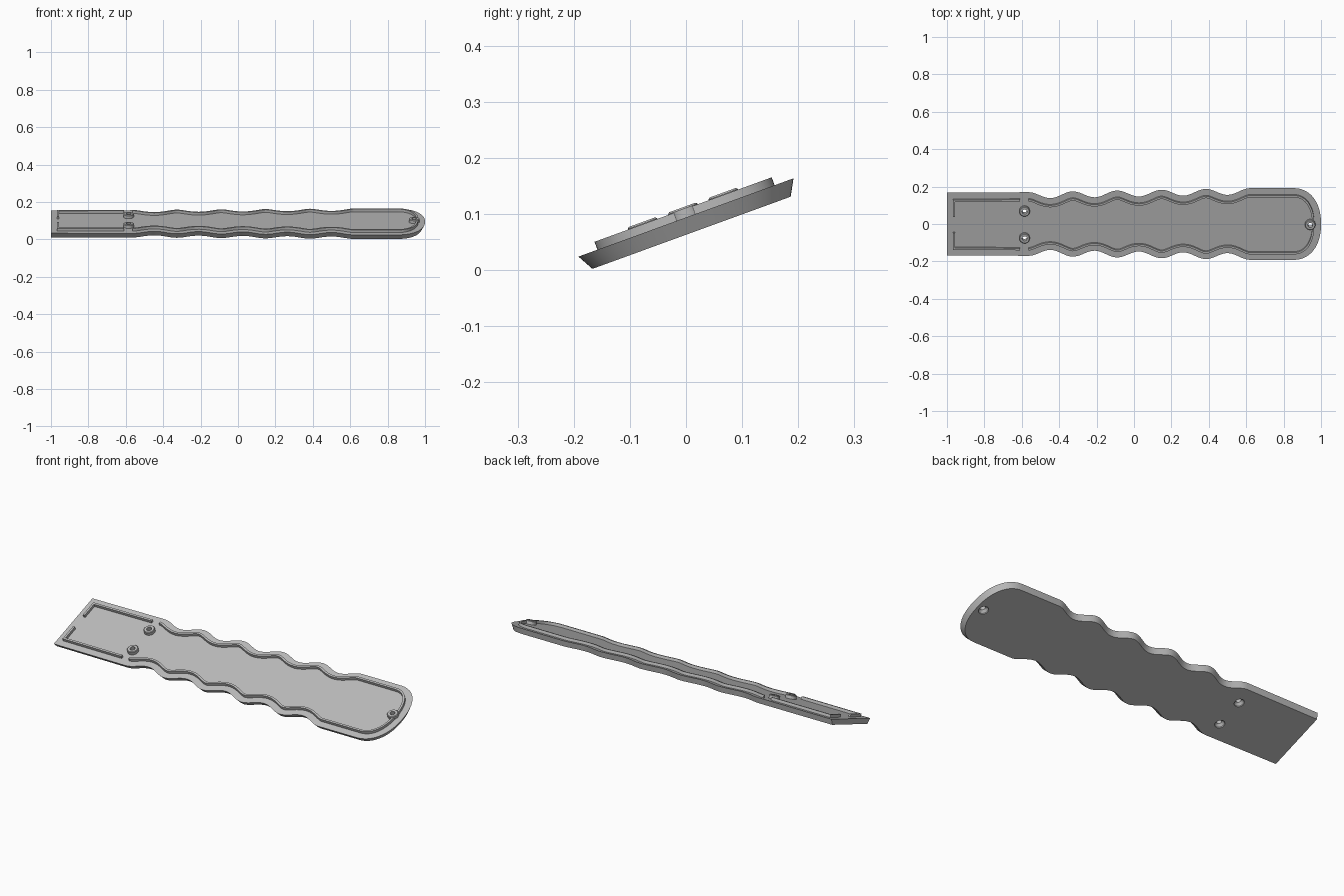
import bpy, bmesh, math
from mathutils import Matrix, Vector

cube = bpy.data.objects.get("Cube")
if cube:
    bpy.data.objects.remove(cube, do_unlink=True)

grey = bpy.data.materials.new("light grey")
grey.use_nodes = True
COLOUR = (0.5, 0.5, 0.5, 1)
grey.diffuse_color = COLOUR
grey.node_tree.nodes["Principled BSDF"].inputs["Base Color"].default_value = COLOUR

# Parts are laid out flat, then tilted about the long axis
TILT = Matrix.Rotation(math.radians(20), 4, 'X') @ Matrix.Translation((0, 0.032, 0.059))
THICK, RIB_TOP, BOSS_TOP = 0.029, 0.044, 0.048
GRIP_START, GRIP_END, WAVES = -0.565, 0.62, 5
HEAD_START, TIP, HEAD_HALF = 0.85, 1.0, 0.204


def make(name, bm):
    bmesh.ops.recalc_face_normals(bm, faces=bm.faces[:])
    mesh = bpy.data.meshes.new(name)
    bm.to_mesh(mesh)
    bm.free()
    obj = bpy.data.objects.new(name, mesh)
    mesh.materials.append(grey)
    bpy.context.collection.objects.link(obj)
    return obj


def loft(name, lower, upper, z0, z1):
    """Solid between two matching closed loops."""
    bm = bmesh.new()
    a = [bm.verts.new((p.x, p.y, z0)) for p in lower]
    b = [bm.verts.new((p.x, p.y, z1)) for p in upper]
    n = len(a)
    for i in range(n):
        j = (i + 1) % n
        bm.faces.new((a[i], a[j], b[j], b[i]))
    bm.faces.new(a[::-1])
    bm.faces.new(b)
    return make(name, bm)


def strip(name, outer, inner):
    """Thin raised rib with quad segments between two open paths."""
    bm = bmesh.new()
    rows = []
    for o, i in zip(outer, inner):
        rows.append([bm.verts.new((p.x, p.y, z)) for p, z in
                     ((o, THICK - 0.003), (o, RIB_TOP), (i, RIB_TOP), (i, THICK - 0.003))])
    for r, s in zip(rows, rows[1:]):
        for k in range(4):
            m = (k + 1) % 4
            bm.faces.new((r[k], r[m], s[m], s[k]))
    bm.faces.new(rows[0])
    bm.faces.new(rows[-1][::-1])
    return make(name, bm)


def half_width(x):
    if x < GRIP_START:
        return 0.178 + 0.003 * (x + 1) / (GRIP_START + 1)
    if x > GRIP_END:
        return HEAD_HALF
    t = (x - GRIP_START) / (GRIP_END - GRIP_START)
    return 0.181 + 0.023 * t - 0.018 * (1 - math.cos(2 * math.pi * WAVES * t))


# Half outline from the flat end to the tip
path = [Vector((-1, half_width(-1))), Vector((-0.78, half_width(-0.78)))]
STEPS = 90
path += [Vector((x, half_width(x))) for x in
         (GRIP_START + (GRIP_END - GRIP_START) * i / STEPS for i in range(STEPS + 1))]
ARC = 24
for i in range(ARC + 1):
    a = math.pi / 2 * (1 - i / ARC)
    c, s = max(math.cos(a), 0), max(math.sin(a), 0)
    path.append(Vector((HEAD_START + (TIP - HEAD_START) * c ** 0.9, HEAD_HALF * s ** 0.9)))


def offset(d):
    """Half outline moved inward by d."""
    out = []
    for i, p in enumerate(path):
        t = path[min(i + 1, len(path) - 1)] - path[max(i - 1, 0)]
        if i == len(path) - 1:
            t = Vector((0, -1))
        t.normalize()
        out.append(p + Vector((t.y, -t.x)) * d)
    out[0].x = -1
    return out


def both_sides(half):
    return half + [Vector((p.x, -p.y)) for p in reversed(half[:-1])]


# Base plate with drafted sides
plate = loft("base_plate", both_sides(offset(0.016)), both_sides(path), 0, THICK)
parts = [plate]

# Continuous rib following the grip and the rounded head
outer, inner = offset(0.036), offset(0.047)
parts.append(strip("grip_rib", both_sides(outer[2:]), both_sides(inner[2:])))

# L-shaped ribs at the flat end
for side, label in ((1, "left"), (-1, "right")):
    y = 0.142
    out_l = [(-0.61, y + 0.002), (-0.967, y), (-0.967, 0.045)]
    in_l = [(-0.61, y - 0.009), (-0.956, y - 0.011), (-0.956, 0.045)]
    o, i = ([Vector((px, py * side)) for px, py in pts] for pts in (out_l, in_l))
    parts.append(strip("end_rib_" + label, o, i))


def lathe(name, x, y, rings, sides=32):
    """Turned solid from (radius, height) rings."""
    bm = bmesh.new()
    loops = [[bm.verts.new((x + r * math.cos(2 * math.pi * k / sides),
                            y + r * math.sin(2 * math.pi * k / sides), z))
              for k in range(sides)] for r, z in rings]
    for a, b in zip(loops, loops[1:]):
        for k in range(sides):
            m = (k + 1) % sides
            bm.faces.new((a[k], a[m], b[m], b[k]))
    bm.faces.new(loops[0][::-1])
    bm.faces.new(loops[-1])
    return make(name, bm)


# Screw bosses, with countersunk holes cut through everything they meet
cutters = []
for label, x, y in (("left", -0.585, 0.0765), ("right", -0.585, -0.0765), ("head", 0.942, 0)):
    parts.append(lathe("screw_boss_" + label, x, y,
                       [(0.028, THICK - 0.003), (0.028, BOSS_TOP - 0.003), (0.025, BOSS_TOP)]))
    cutter = lathe("hole_cutter_" + label, x, y,
                   [(0.025, -0.01), (0.025, 0.006), (0.013, 0.018), (0.013, 0.07)])
    cutter.hide_render = True
    cutters.append((label, cutter))

for part in parts:
    for label, cutter in cutters:
        is_own_boss = part.name == "screw_boss_" + label
        if part is plate or is_own_boss or (part.name == "grip_rib" and label == "head"):
            mod = part.modifiers.new("hole", 'BOOLEAN')
            mod.operation, mod.solver, mod.object = 'DIFFERENCE', 'EXACT', cutter
            bpy.context.view_layer.objects.active = part
            bpy.ops.object.modifier_apply(modifier=mod.name)
for label, cutter in cutters:
    bpy.data.objects.remove(cutter, do_unlink=True)

# Tilt the parts and smooth the curved walls
for part in parts:
    part.data.transform(TILT)
    bpy.ops.object.select_all(action='DESELECT')
    part.select_set(True)
    bpy.context.view_layer.objects.active = part
    bpy.ops.object.shade_smooth_by_angle(angle=math.radians(30))
